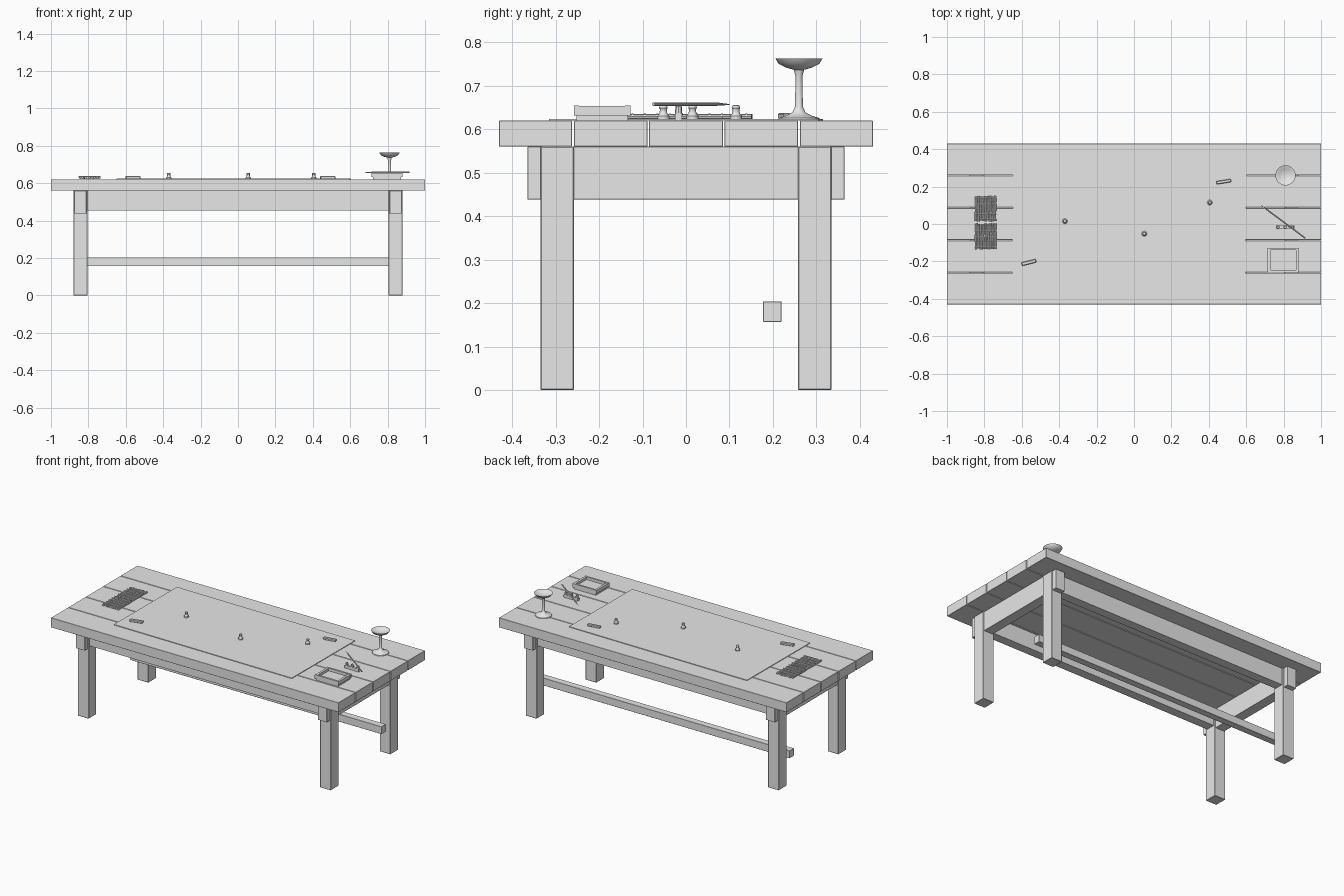
import bpy, bmesh, math, random
from mathutils import Matrix, Vector

cube = bpy.data.objects.get("Cube")
if cube:
    bpy.data.objects.remove(cube)
random.seed(4)

grey = bpy.data.materials.new("plain_grey")
grey.use_nodes = True
COLOUR = (0.8, 0.8, 0.8, 1)
grey.diffuse_color = COLOUR
grey.node_tree.nodes["Principled BSDF"].inputs["Base Color"].default_value = COLOUR


def finish(name, bm, smooth=False):
    bmesh.ops.recalc_face_normals(bm, faces=bm.faces)
    mesh = bpy.data.meshes.new(name)
    bm.to_mesh(mesh)
    bm.free()
    mesh.materials.append(grey)
    obj = bpy.data.objects.new(name, mesh)
    bpy.context.collection.objects.link(obj)
    if smooth:
        bpy.ops.object.select_all(action='DESELECT')
        obj.select_set(True)
        bpy.context.view_layer.objects.active = obj
        bpy.ops.object.shade_smooth_by_angle(angle=math.radians(40))
    return obj


def add_box(bm, lo, hi):
    lo, hi = Vector(lo), Vector(hi)
    size = Matrix.Diagonal(hi - lo).to_4x4()
    bmesh.ops.create_cube(bm, size=1, matrix=Matrix.Translation((lo + hi) / 2) @ size)


def box(name, lo, hi, bevel=0.0, turn=0.0):
    """Box between two corners, optionally bevelled and turned about its own centre."""
    bm = bmesh.new()
    add_box(bm, lo, hi)
    if bevel:
        bmesh.ops.bevel(bm, geom=bm.edges[:], offset=bevel, segments=1, affect='EDGES')
    centre = (Vector(lo) + Vector(hi)) / 2
    bmesh.ops.rotate(bm, verts=bm.verts, cent=centre,
                     matrix=Matrix.Rotation(math.radians(turn), 3, 'Z'))
    return finish(name, bm)


def add_rod(bm, a, b, r1, r2, sides=8):
    a, b = Vector(a), Vector(b)
    rot = (b - a).to_track_quat('Z', 'Y').to_matrix().to_4x4()
    bmesh.ops.create_cone(bm, cap_ends=True, segments=sides, radius1=r1, radius2=r2,
                          depth=(b - a).length,
                          matrix=Matrix.Translation((a + b) / 2) @ rot)


def lathe(name, profile, x, y, z, sides):
    bm = bmesh.new()
    verts = [bm.verts.new((r, 0, h)) for r, h in profile]
    edges = [bm.edges.new(pair) for pair in zip(verts, verts[1:])]
    bmesh.ops.spin(bm, geom=verts + edges, cent=(0, 0, 0), axis=(0, 0, 1),
                   angle=math.tau, steps=sides)
    bmesh.ops.remove_doubles(bm, verts=bm.verts, dist=0.0002)
    bmesh.ops.translate(bm, verts=bm.verts, vec=(x, y, z))
    return finish(name, bm, True)


TOP, UNDER, SHEET = 0.62, 0.56, 0.624

# Table top: five planks with narrow gaps
seams = [-0.43, -0.26, -0.087, 0.087, 0.26, 0.43]
for i, (a, b) in enumerate(zip(seams, seams[1:])):
    box(f"plank_{i + 1}", (-1, a + (0.002 if i else 0), UNDER),
        (1, b - (0.002 if i < 4 else 0), TOP), 0.001)

# Legs and cross beams
for sx, side in ((1, "left"), (-1, "right")):
    x0, x1 = sorted((sx * 0.805, sx * 0.88))
    for sy, end in ((-1, "front"), (1, "back")):
        y0, y1 = sorted((sy * 0.258, sy * 0.335))
        box(f"{end}_{side}_leg", (x0, y0, 0), (x1, y1, UNDER), 0.002)
    box(f"{side}_cross_beam", (x0 + 0.006, -0.365, 0.438), (x1 - 0.006, 0.365, UNDER), 0.001)

# Long aprons and the single low stretcher
for sy, end in ((-1, "front"), (1, "back")):
    y0, y1 = sorted((sy * 0.268, sy * 0.325))
    box(f"{end}_apron", (-0.83, y0, 0.455), (0.83, y1, UNDER))
box("stretcher", (-0.875, 0.177, 0.157), (0.875, 0.22, 0.204), 0.001)

# Thin sheet lying on the planks
box("sheet", (-0.648, -0.31, TOP), (0.598, 0.31, SHEET), turn=-1 / 2)

# Goblet
lathe("goblet", [(0, 0), (0.048, 0), (0.047, 0.004), (0.03, 0.009), (0.015, 0.017),
                 (0.009, 0.03), (0.008, 0.1), (0.012, 0.115), (0.03, 0.12),
                 (0.047, 0.129), (0.054, 0.141), (0.05, 0.141), (0.035, 0.13), (0, 0.125)],
      0.81, 0.26, 0.622, 32)

# Small game pieces
for i, (x, y) in enumerate(((-0.37, 0.015), (0.055, -0.052), (0.405, 0.115))):
    lathe(f"game_piece_{i + 1}", [(0, 0), (0.014, 0), (0.014, 0.008), (0.009, 0.013),
                                  (0.008, 0.023), (0.01, 0.026), (0.008, 0.032), (0, 0.033)],
          x, y, SHEET - 0.001, 12)

# Two paperweight bars
box("front_paperweight", (-0.602, -0.215, SHEET - 0.001), (-0.522, -0.196, 0.638), 0.003, 14)
box("back_paperweight", (0.44, 0.218, SHEET - 0.001), (0.52, 0.235, 0.638), 0.003, 9)

# Rimmed tray
bm = bmesh.new()
add_box(bm, (0.722, -0.252, TOP), (0.872, -0.134, 0.638))
for y in (-0.252, -0.134):
    add_box(bm, (0.714, y - 0.006, 0.632), (0.88, y + 0.006, 0.655))
for x in (0.722, 0.872):
    add_box(bm, (x - 0.007, -0.247, 0.632), (x + 0.007, -0.139, 0.654))
finish("tray", bm)

# Brush on its rest
bm = bmesh.new()
add_rod(bm, (0.915, -0.075, 0.658), (0.72, 0.07, 0.658), 0.004, 0.004)
add_rod(bm, (0.72, 0.07, 0.658), (0.68, 0.1, 0.657), 0.004, 0.001)
finish("brush", bm, True)
bm = bmesh.new()
add_box(bm, (0.76, -0.025, TOP), (0.857, -0.009, 0.638))
for x in (0.77, 0.808, 0.847):
    add_rod(bm, (x, -0.017, 0.63), (x, -0.017, 0.654), 0.009, 0.007)
finish("brush_rest", bm, True)

# Slatted mat in two halves, tied with cords
for name, y0, y1 in (("front_mat", -0.137, 0.005), ("back_mat", 0.012, 0.153)):
    bm = bmesh.new()
    for i in range(9):
        x = -0.844 + i * 0.0128
        y, bits = y0 + random.uniform(0, 0.007), 4
        step = (y1 - random.uniform(0, 0.007) - y) / bits
        xs = [x + random.uniform(-0.002, 0.002) for _ in range(bits + 1)]
        for k in range(bits):
            add_rod(bm, (xs[k], y + k * step, 0.629), (xs[k + 1], y + (k + 1) * step, 0.629),
                    0.006, 0.006)
    for k in range(5):
        y = y0 + 0.014 + k * (y1 - y0 - 0.028) / 4
        add_rod(bm, (-0.852, y, 0.635), (-0.734, y, 0.635), 0.0025, 0.0025, 6)
    finish(name, bm, True)
